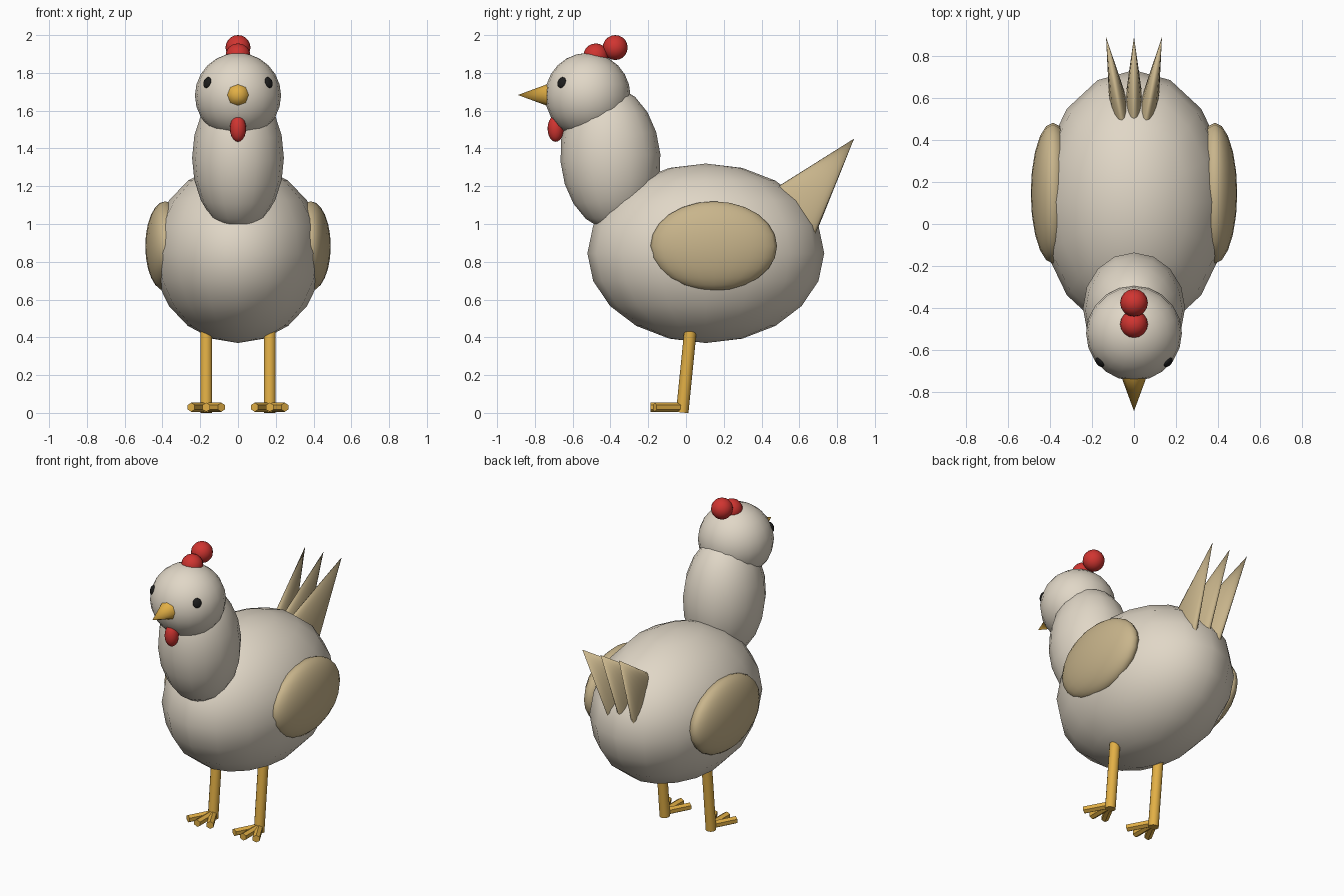
import bpy
import math
from mathutils import Vector

if "Cube" in bpy.data.objects:
    bpy.data.objects.remove(bpy.data.objects["Cube"], do_unlink=True)


def material(name, rgb):
    mat = bpy.data.materials.new(name)
    mat.use_nodes = True
    mat.diffuse_color = (*rgb, 1)
    mat.node_tree.nodes["Principled BSDF"].inputs["Base Color"].default_value = (*rgb, 1)
    return mat


CREAM = material("cream plumage", (0.75, 0.68, 0.57))
TAN = material("tan feathers", (0.58, 0.46, 0.26))
YELLOW = material("yellow beak and legs", (0.76, 0.43, 0.06))
RED = material("red comb", (0.63, 0.035, 0.03))
BLACK = material("black eye", (0.012, 0.012, 0.012))


def finish(name, mat, angle):
    ob = bpy.context.object
    ob.name = name
    ob.data.materials.append(mat)
    bpy.ops.object.shade_smooth_by_angle(angle=math.radians(angle))
    return ob


def ellipsoid(name, mat, centre, radii, rotation=(0, 0, 0), segments=16, rings=10):
    bpy.ops.mesh.primitive_uv_sphere_add(segments=segments, ring_count=rings,
                                         radius=1, location=centre, rotation=rotation)
    bpy.context.object.scale = radii
    return finish(name, mat, 60)


def rod(name, mat, start, end, r_start, r_end, sides, squash=1):
    """Tapered rod between two points; squash flattens it along x."""
    a, b = Vector(start), Vector(end)
    axis = b - a
    turn = axis.to_track_quat("Z", "Y").to_euler()
    bpy.ops.mesh.primitive_cone_add(vertices=sides, radius1=r_start, radius2=r_end,
                                    depth=axis.length, location=(a + b) / 2, rotation=turn)
    bpy.context.object.scale.x = squash
    return finish(name, mat, 50)


# Body, neck and head
ellipsoid("body", CREAM, (0, 0.105, 0.845), (0.452, 0.627, 0.475))
ellipsoid("neck", CREAM, (0, -0.4, 1.35), (0.243, 0.265, 0.385), (0.08, 0, 0))
HEAD = Vector((0, -0.52, 1.68))
ellipsoid("head", CREAM, HEAD, (0.228, 0.226, 0.226), segments=20, rings=12)

# Beak, comb and wattle
rod("beak", YELLOW, (0, -0.70, 1.683), (0, -0.89, 1.683), 0.07, 0, 8)
ellipsoid("comb_front", RED, (0, -0.477, 1.89), (0.066,) * 3)
ellipsoid("comb_back", RED, (0, -0.375, 1.934), (0.066,) * 3)
ellipsoid("wattle", RED, (0, -0.69, 1.505), (0.043, 0.043, 0.07))

# Paired parts
for side, s in (("left", 1), ("right", -1)):
    look = Vector((s * 0.165, -0.14, 0.07)).normalized()
    ellipsoid(side + "_eye", BLACK, HEAD + look * 0.224, (0.027, 0.03, 0.014),
              look.to_track_quat("Z", "Y").to_euler())
    ellipsoid(side + "_wing", TAN, (s * 0.385, 0.147, 0.883), (0.106, 0.335, 0.237),
              segments=20, rings=12)
    x = s * 0.168
    rod(side + "_leg", YELLOW, (x, -0.02, 0.002), (x, 0.03, 0.5), 0.033, 0.033, 10)
    for toe, spread, reach in (("inner", -s, -0.165), ("middle", 0, -0.187), ("outer", s, -0.165)):
        rod(f"{side}_{toe}_toe", YELLOW, (x, -0.015, 0.03),
            (x + spread * 0.08, reach, 0.03), 0.024, 0.024, 6)

# Tail fan of flattened feathers
for name, s in (("left", 1), ("middle", 0), ("right", -1)):
    rod(name + "_tail_feather", TAN, (s * 0.06, 0.504, 0.99),
        (s * 0.133, 0.89, 1.452), 0.195, 0, 16, squash=0.26)
